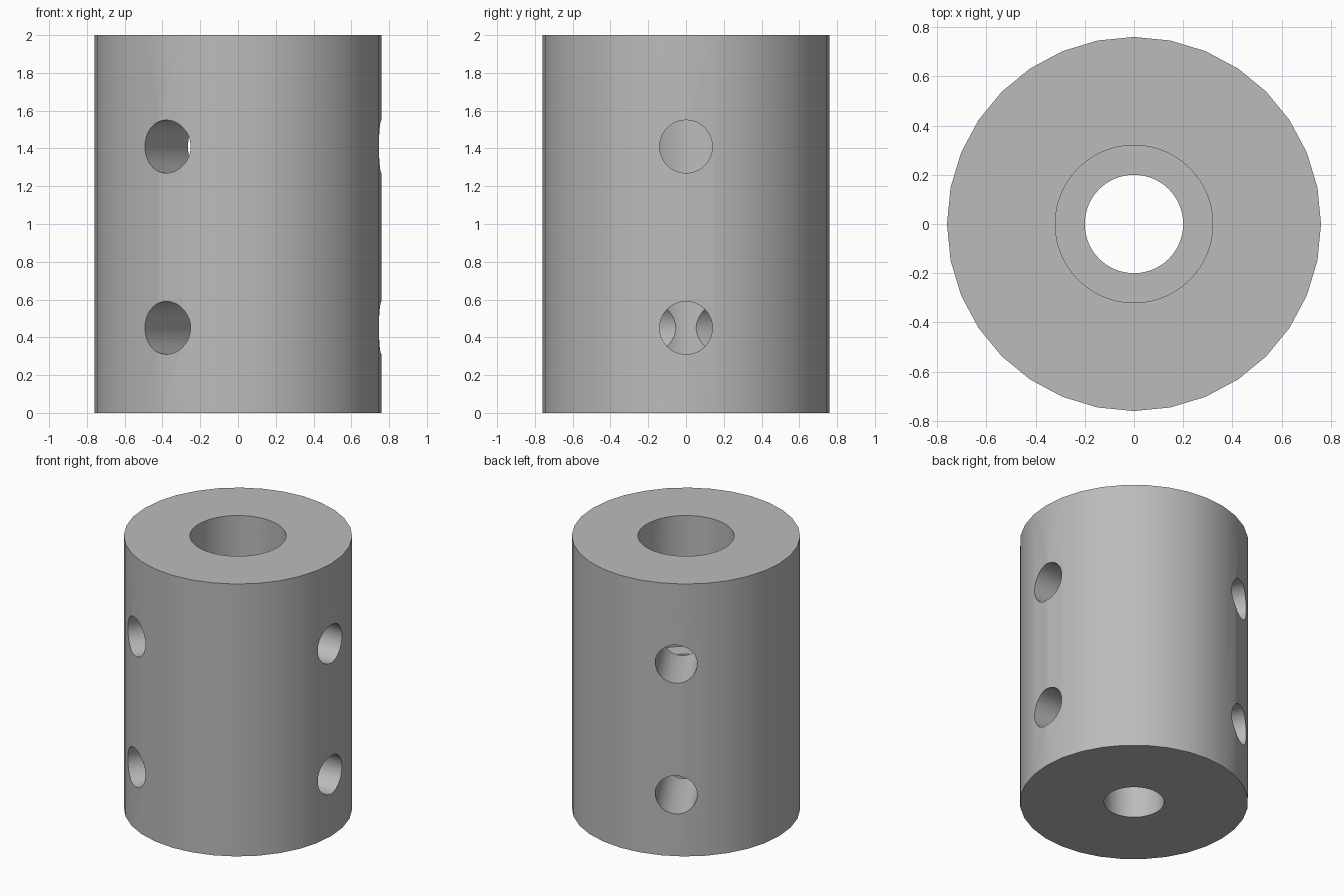
import bpy
import math
from mathutils import Matrix, Vector

if "Cube" in bpy.data.objects:
    bpy.data.objects.remove(bpy.data.objects["Cube"], do_unlink=True)

HEIGHT = 2.0
STEP_Z = 1.04          # floor of the wide upper bore

grey = bpy.data.materials.new("plain_grey")
grey.use_nodes = True
grey.diffuse_color = (0.5, 0.5, 0.5, 1)
grey.node_tree.nodes["Principled BSDF"].inputs["Base Color"].default_value = (0.5, 0.5, 0.5, 1)


def cylinder(name, radius, start, end, sides):
    """Cylinder running between two points."""
    start, end = Vector(start), Vector(end)
    axis = end - start
    bpy.ops.mesh.primitive_cylinder_add(vertices=sides, radius=radius, depth=axis.length)
    obj = bpy.context.object
    obj.name = name
    turn = axis.to_track_quat('Z', 'Y').to_matrix().to_4x4()
    obj.data.transform(Matrix.Translation((start + end) / 2) @ turn)
    obj.data.materials.append(grey)
    return obj


# Sleeve body
body = cylinder("sleeve_body", 0.76, (0, 0, 0), (0, 0, HEIGHT), 32)

# Stepped bore
cutters = [
    cylinder("narrow_bore", 0.2, (0, 0, -0.1), (0, 0, HEIGHT + 0.1), 64),
    cylinder("wide_bore", 0.32, (0, 0, STEP_Z), (0, 0, HEIGHT + 0.1), 64),
]

# Two rings of three radial screw holes
for z in (0.45, 1.41):
    for i in range(3):
        angle = math.radians(120 * i)
        outer = (math.cos(angle), math.sin(angle), z)
        cutters.append(cylinder("screw_hole", 0.14, (0, 0, z), outer, 48))

# Cut the body, then discard the cutters
bpy.ops.object.select_all(action='DESELECT')
body.select_set(True)
bpy.context.view_layer.objects.active = body
for cutter in cutters:
    cutter.hide_render = True
    mod = body.modifiers.new(cutter.name, 'BOOLEAN')
    mod.operation = 'DIFFERENCE'
    mod.solver = 'EXACT'
    mod.object = cutter
    bpy.ops.object.modifier_apply(modifier=mod.name)
    bpy.data.objects.remove(cutter, do_unlink=True)

bpy.ops.object.shade_smooth_by_angle(angle=math.radians(30))
